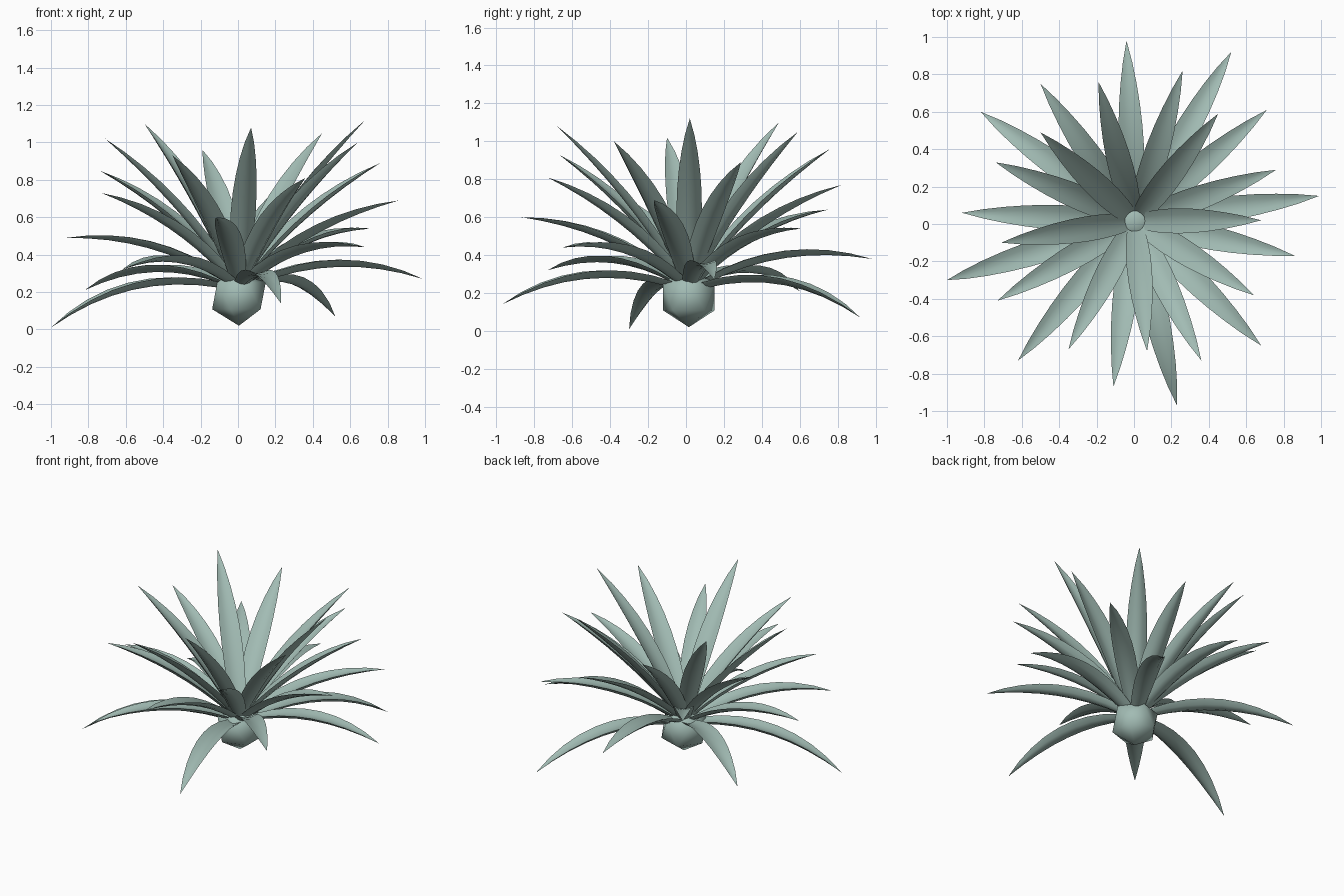
import bpy
import bmesh
from math import hypot
from mathutils import Vector

cube = bpy.data.objects.get("Cube")
if cube:
    bpy.data.objects.remove(cube, do_unlink=True)

# One pale grey-green colour for the whole plant
green = bpy.data.materials.new("pale_grey_green")
green.use_nodes = True
green.diffuse_color = (0.36, 0.5, 0.455, 1)
green.node_tree.nodes["Principled BSDF"].inputs["Base Color"].default_value = green.diffuse_color

HEART = Vector((0.005, 0.015, 0.18))

# Leaf tips, anticlockwise from the back
TIPS = [
    (-.04, .98, .38), (-.19, .76, .96), (-.5, .75, .64), (-.5, .49, 1.1),
    (-.82, .6, .21), (-.74, .33, .85), (-.92, .06, .49), (-.71, -.1, 1.02),
    (-1, -.3, .01), (-.73, -.41, .73), (-.62, -.73, .32), (-.35, -.67, .93),
    (-.11, -.87, .6), (.07, -.68, 1.08), (.23, -.97, .14), (.36, -.73, .81),
    (.68, -.65, .44), (.64, -.38, 1), (.86, -.17, .69), (.68, .02, 1.12),
    (.99, .15, .27), (.76, .29, .89), (.71, .61, .54), (.45, .59, 1.05),
    (.52, .92, .07), (.26, .82, .77),
]

# Half width at equal steps from the base to just before the tip
WIDTHS = [.046, .058, .065, .067, .064, .056, .043, .025]

# Channelled section: across, upward, both in half widths
SECTION = [(-1, .2), (-.5, 0), (0, -.08), (.5, 0), (1, .2),
           (.55, -.22), (0, -.4), (-.55, -.22)]


def finish(bm, name):
    bmesh.ops.recalc_face_normals(bm, faces=bm.faces)
    mesh = bpy.data.meshes.new(name)
    bm.to_mesh(mesh)
    bm.free()
    mesh.materials.append(green)
    obj = bpy.data.objects.new(name, mesh)
    bpy.context.collection.objects.link(obj)
    bpy.ops.object.select_all(action="DESELECT")
    obj.select_set(True)
    bpy.context.view_layer.objects.active = obj
    return obj


def add_leaf(index, tip):
    tip = Vector(tip)
    lift = min(max(tip.z, 0), 1)
    outward = Vector((tip.x - HEART.x, tip.y - HEART.y, 0)).normalized()
    side = Vector((-outward.y, outward.x, 0))

    # Low leaves start further out and arch more than upright ones
    base = Vector((HEART.x, HEART.y, 0)) + outward * (0.1 - 0.05 * lift)
    base.z = 0.24 + 0.07 * lift
    chord = tip - base
    arch_dir = chord.normalized().cross(side)
    if arch_dir.z < 0:
        arch_dir.negate()
    control = (base + tip) / 2 + arch_dir * 2 * (0.115 - 0.07 * lift)

    bm = bmesh.new()
    rings = []
    for i, width in enumerate(WIDTHS):
        t = i / len(WIDTHS)
        centre = base * (1 - t) ** 2 + control * 2 * t * (1 - t) + tip * t * t
        tangent = ((control - base) * (1 - t) + (tip - control) * t).normalized()
        up = tangent.cross(side)
        if up.z < 0:
            up.negate()
        rings.append([bm.verts.new(centre + side * a * width + up * b * width)
                      for a, b in SECTION])
    point = bm.verts.new(tip)
    count = len(SECTION)
    for low, high in zip(rings, rings[1:]):
        for j in range(count):
            k = (j + 1) % count
            bm.faces.new((low[j], low[k], high[k], high[j]))
    for j in range(count):
        bm.faces.new((rings[-1][j], rings[-1][(j + 1) % count], point))
    bm.faces.new(rings[0])
    finish(bm, f"leaf_{index}")
    bpy.ops.object.shade_smooth_by_angle(angle=0.9)


# Faceted heart at the foot of the leaves
bm = bmesh.new()
bmesh.ops.create_icosphere(bm, subdivisions=1, radius=0.16)
bmesh.ops.translate(bm, verts=bm.verts, vec=HEART)
finish(bm, "heart")
bpy.ops.object.shade_smooth()

# Rosette of leaves
for number, leaf_tip in enumerate(TIPS, 1):
    add_leaf(number, leaf_tip)
